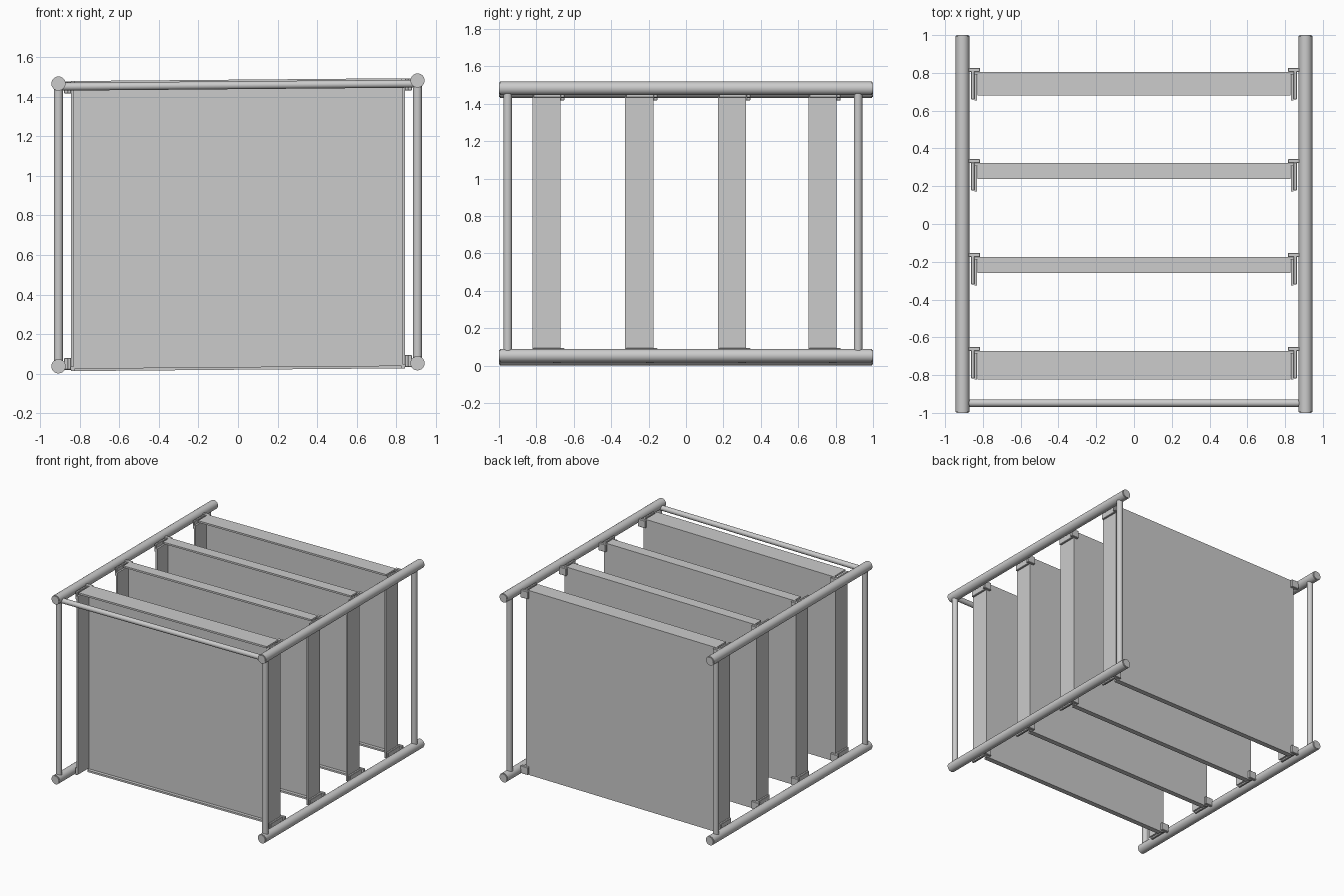
import bpy, bmesh, math
from mathutils import Matrix, Vector

if "Cube" in bpy.data.objects:
    bpy.data.objects.remove(bpy.data.objects["Cube"])

TILT = 0.0085  # the whole rack leans slightly up toward +x


def finish(name, bm, smooth=False):
    for v in bm.verts:
        v.co.z += TILT * v.co.x
    me = bpy.data.meshes.new(name)
    bm.to_mesh(me)
    bm.free()
    ob = bpy.data.objects.new(name, me)
    bpy.context.collection.objects.link(ob)
    if smooth:
        bpy.context.view_layer.objects.active = ob
        ob.select_set(True)
        bpy.ops.object.shade_smooth_by_angle(angle=math.radians(40))
        ob.select_set(False)
    return ob


def add_box(bm, x, y, z):
    c = Vector(((x[0] + x[1]) / 2, (y[0] + y[1]) / 2, (z[0] + z[1]) / 2))
    s = (abs(x[1] - x[0]), abs(y[1] - y[0]), abs(z[1] - z[0]))
    m = Matrix.Translation(c) @ Matrix.Diagonal((*s, 1))
    bmesh.ops.create_cube(bm, size=1, matrix=m)


def rod(name, a, b, r, bevel=0.0):
    a, b = Vector(a), Vector(b)
    bm = bmesh.new()
    rot = (b - a).to_track_quat('Z', 'Y').to_matrix().to_4x4()
    bmesh.ops.create_cone(bm, cap_ends=True, segments=24, radius1=r, radius2=r,
                          depth=(b - a).length,
                          matrix=Matrix.Translation((a + b) / 2) @ rot)
    if bevel:
        caps = [e for e in bm.edges if any(len(f.verts) > 4 for f in e.link_faces)]
        bmesh.ops.bevel(bm, geom=caps, offset=bevel, segments=2, affect='EDGES')
    finish(name, bm, True)


PX, ZB, ZT = 0.908, 0.045, 1.475

# Four long posts and the side rungs between them
for side, sx in (("left", -1), ("right", 1)):
    for level, z in (("lower", ZB), ("upper", ZT)):
        rod(f"{side}_{level}_post", (sx * PX, -1, z), (sx * PX, 1, z), 0.036, 0.005)
    for end, y in (("front", -0.953), ("back", 0.92)):
        rod(f"{side}_{end}_rung", (sx * PX, y, ZB), (sx * PX, y, ZT), 0.023)

# Single cross bar at the front
rod("front_cross_bar", (-PX, -0.948, 1.459), (PX, -0.948, 1.459), 0.02)

# Four shelf trays: back panel, deep side flanges, top flange and shallow lip below
T, HX, Z0, Z1 = 0.014, 0.845, 0.02, 1.487
for i, (yb, top) in enumerate(((-0.672, 0.15), (-0.175, 0.085),
                               (0.322, 0.085), (0.805, 0.125)), 1):
    bm = bmesh.new()
    add_box(bm, (-HX, HX), (yb - T, yb), (Z0, Z1))
    add_box(bm, (-0.828, 0.828), (yb - top, yb - T), (Z1 - T, Z1))
    add_box(bm, (-0.828, 0.828), (yb - 0.04, yb - T), (Z0, Z0 + T))
    for sx in (-1, 1):
        add_box(bm, (sx * (HX - T), sx * HX), (yb - 0.15, yb - T), (0.04, 1.455))
    finish(f"shelf_tray_{i}", bm)

    # Corner clips joining the tray to the posts
    bm = bmesh.new()
    for sx in (-1, 1):
        for z in (ZB + 0.012, ZT - 0.02):
            zz = (z - 0.03, z + 0.03)
            add_box(bm, (sx * 0.845, sx * 0.862), (yb - 0.145, yb + 0.005), zz)
            add_box(bm, (sx * 0.815, sx * 0.88), (yb, yb + 0.022), zz)
    bmesh.ops.bevel(bm, geom=bm.edges[:], offset=0.003, segments=1, affect='EDGES')
    finish(f"tray_{i}_corner_clips", bm)
